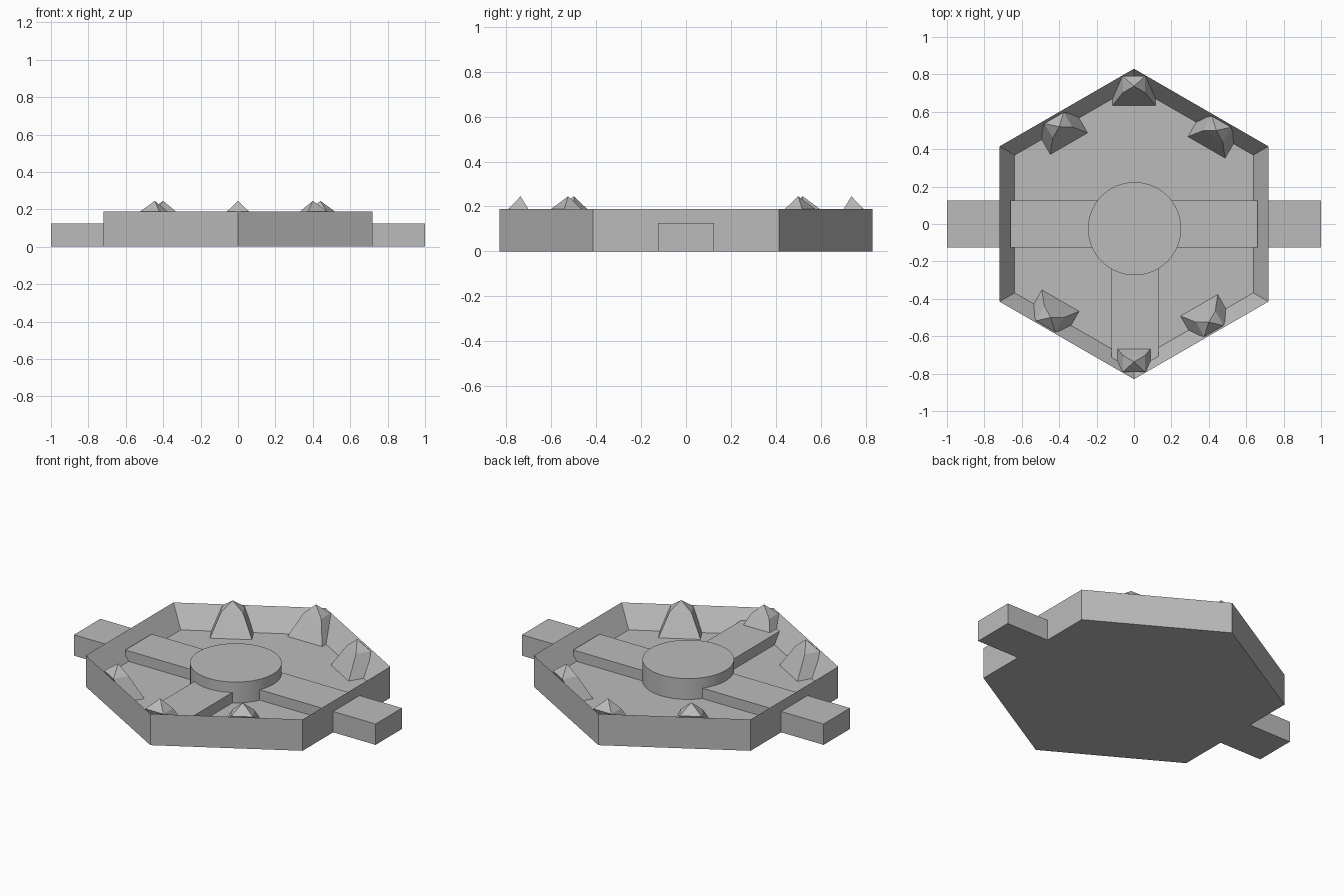
import bpy, bmesh
from math import cos, sin, atan2, radians, pi
from mathutils import Matrix, Vector

cube = bpy.data.objects.get("Cube")
if cube:
    bpy.data.objects.remove(cube)

GREY = (0.5, 0.5, 0.5, 1)
stone = bpy.data.materials.new("stone grey")
stone.use_nodes = True
stone.diffuse_color = GREY
stone.node_tree.nodes["Principled BSDF"].inputs["Base Color"].default_value = GREY

FLOOR, RAIL, RIM, PEAK = 0.0625, 0.125, 0.1875, 0.245


def finish(name, bm):
    bmesh.ops.recalc_face_normals(bm, faces=bm.faces)
    mesh = bpy.data.meshes.new(name)
    bm.to_mesh(mesh)
    bm.free()
    mesh.materials.append(stone)
    obj = bpy.data.objects.new(name, mesh)
    bpy.context.collection.objects.link(obj)
    return obj


def box(name, x0, x1, y0, y1, z0, z1):
    bm = bmesh.new()
    bmesh.ops.create_cube(bm, size=1)
    bmesh.ops.scale(bm, vec=(x1 - x0, y1 - y0, z1 - z0), verts=bm.verts)
    bmesh.ops.translate(bm, vec=((x0 + x1) / 2, (y0 + y1) / 2, (z0 + z1) / 2), verts=bm.verts)
    return finish(name, bm)


# Hexagonal tray: solid prism with its top inset and sunk
bm = bmesh.new()
corners = [(cos(pi / 2 + i * pi / 3), sin(pi / 2 + i * pi / 3)) for i in range(6)]
base = bm.faces.new([bm.verts.new((x * 0.83, y * 0.83, 0)) for x, y in corners])
prism = bmesh.ops.extrude_face_region(bm, geom=[base], use_keep_orig=True)
raised = [g for g in prism["geom"] if isinstance(g, bmesh.types.BMVert)]
bmesh.ops.translate(bm, vec=(0, 0, RIM), verts=raised)
bmesh.ops.recalc_face_normals(bm, faces=bm.faces)
top = max(bm.faces, key=lambda f: f.calc_center_median().z)
bmesh.ops.inset_region(bm, faces=[top], thickness=0.081, use_even_offset=True)
top.normal_update()
bmesh.ops.translate(bm, vec=(0, 0, FLOOR - RIM), verts=top.verts)
finish("hex_tray", bm)

# Arms outside the tray and raised paths inside it
for side, s in (("left", 1), ("right", -1)):
    box(side + "_arm", *sorted((s * 0.715, s)), -0.125, 0.125, 0, RAIL)
box("cross_path", -0.66, 0.66, -0.125, 0.125, FLOOR - 0.02, RAIL)
box("front_path", -0.12, 0.13, -0.745, -0.1, FLOOR - 0.02, RAIL)

# Round central platform
bm = bmesh.new()
bmesh.ops.create_cone(bm, cap_ends=True, segments=64, radius1=0.249, radius2=0.249,
                      depth=RIM - FLOOR + 0.02)
bmesh.ops.translate(bm, vec=(0.003, -0.025, (RIM + FLOOR - 0.02) / 2), verts=bm.verts)
platform = finish("round_platform", bm)
bpy.context.view_layer.objects.active = platform
platform.select_set(True)
bpy.ops.object.shade_smooth_by_angle(angle=radians(30))
platform.select_set(False)


# Pointed rocks leaning over the rim; local +y points outward
def rock(name, x, y, angle):
    bm = bmesh.new()

    def ring(half, inner, outer, z):
        return [bm.verts.new(p) for p in ((-half, inner, z), (half, inner, z),
                                          (half, outer, z), (-half, outer, z))]

    foot = ring(0.117, -0.107, 0.0, FLOOR - 0.005)
    shoulder = ring(0.06, -0.035, 0.055, RIM)
    tip = bm.verts.new((0, 0, PEAK))
    bm.faces.new(foot)
    for i in range(4):
        j = (i + 1) % 4
        bm.faces.new((foot[i], foot[j], shoulder[j], shoulder[i]))
        bm.faces.new((shoulder[i], shoulder[j], tip))
    bm.transform(Matrix.Translation(Vector((x, y, 0))) @ Matrix.Rotation(radians(angle), 4, "Z"))
    finish(name, bm)


for name, x, y, angle in (("back", 0, 0.737, 0), ("front", 0, -0.737, 180),
                          ("back_right", -0.40, 0.52, 30), ("back_left", 0.44, 0.50, -30),
                          ("front_right", -0.445, -0.50, 150), ("front_left", 0.40, -0.525, -150)):
    rock(name + "_rock", x, y, angle)
